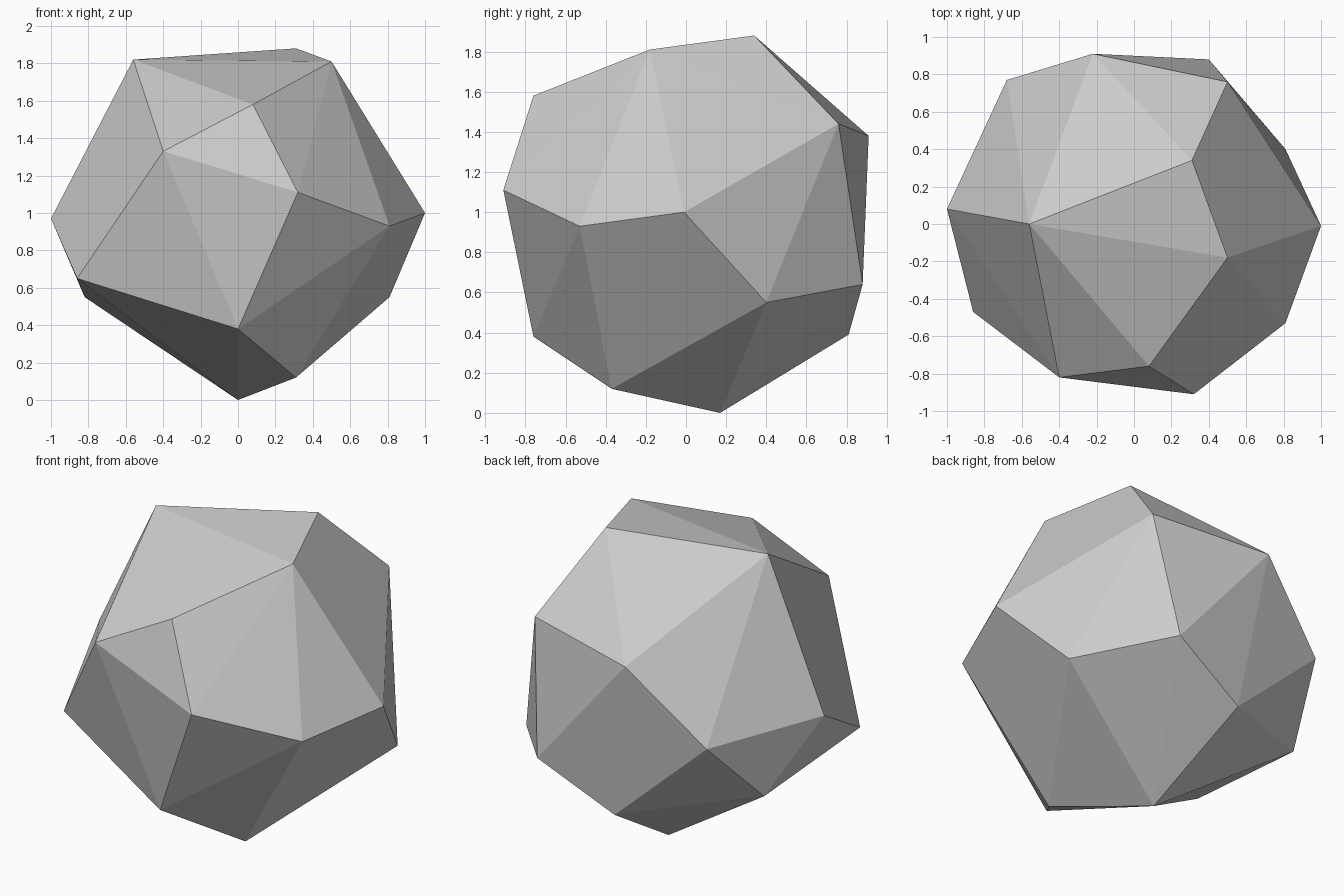
import bpy
import bmesh
from mathutils import Vector

# Remove the default cube only
default_cube = bpy.data.objects.get("Cube")
if default_cube:
    bpy.data.objects.remove(default_cube, do_unlink=True)


def make_material(name, colour):
    material = bpy.data.materials.new(name)
    material.use_nodes = True
    material.diffuse_color = colour
    shader = next(n for n in material.node_tree.nodes if n.type == "BSDF_PRINCIPLED")
    shader.inputs["Base Color"].default_value = colour
    shader.inputs["Roughness"].default_value = 0.8
    return material


def make_convex_object(name, corners, material):
    """Wrap a tight faceted skin around a handful of corner points."""
    bm = bmesh.new()
    for corner in corners:
        bm.verts.new(Vector(corner))
    bmesh.ops.convex_hull(bm, input=bm.verts[:], use_existing_faces=False)
    bmesh.ops.recalc_face_normals(bm, faces=bm.faces[:])
    for face in bm.faces:
        face.smooth = False
    mesh = bpy.data.meshes.new(name)
    bm.to_mesh(mesh)
    bm.free()
    mesh.materials.append(material)
    created = bpy.data.objects.new(name, mesh)
    bpy.context.scene.collection.objects.link(created)
    return created


# Corners of the stone, grouped by region
crown = [(-.56, 0, 1.82), (.31, .34, 1.88), (.5, -.18, 1.81)]
front = [(.08, -.76, 1.58), (-.4, -.82, 1.33), (.32, -.91, 1.11), (0, -.76, .38)]
left_side = [(.81, -.53, .93), (1, -.01, 1), (.81, .4, .55)]
right_side = [(-.86, -.47, .65), (-1, .08, .97), (-.82, .41, .55)]
back = [(-.22, .91, 1.38), (.5, .76, 1.44), (.4, .88, .64),
        (-.68, .77, .94), (-.08, .81, .39)]
base = [(.31, -.37, .12), (0, .17, 0)]

stone_grey = make_material("stone grey", (.6, .6, .6, 1))
make_convex_object("faceted_stone",
                   crown + front + left_side + right_side + back + base,
                   stone_grey)
